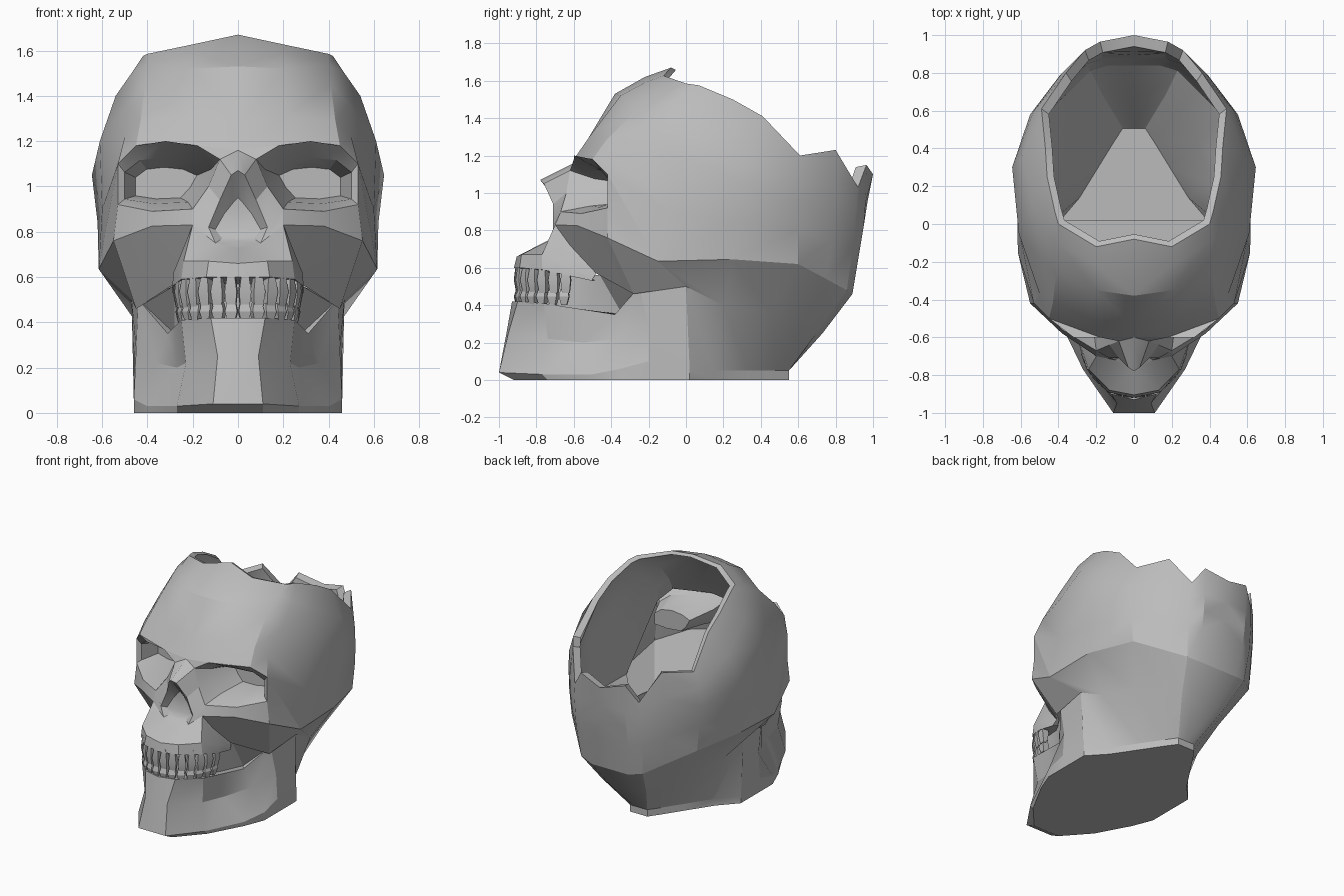
import bpy, bmesh, math
from mathutils import Vector

if "Cube" in bpy.data.objects:
    bpy.data.objects.remove(bpy.data.objects["Cube"])

bone = bpy.data.materials.new("bone_grey")
bone.diffuse_color = (0.5, 0.5, 0.5, 1)
bone.use_nodes = True
bone.node_tree.nodes["Principled BSDF"].inputs["Base Color"].default_value = bone.diffuse_color


def strip(bm, a, b, closed=False):
    """Quads between two polylines; repeated points give triangles."""
    n = len(a)
    for i in range(n if closed else n - 1):
        j = (i + 1) % n
        poly = []
        for p in (a[i], a[j], b[j], b[i]):
            if tuple(p) not in poly:
                poly.append(tuple(p))
        if len(poly) > 2:
            bm.faces.new([bm.verts.new(p) for p in poly])


def loft(bm, rows, closed=False):
    for a, b in zip(rows, rows[1:]):
        strip(bm, a, b, closed)


def finish(name, bm, mirror=True, angle=24):
    bmesh.ops.remove_doubles(bm, verts=bm.verts, dist=0.002)
    bmesh.ops.recalc_face_normals(bm, faces=bm.faces)
    me = bpy.data.meshes.new(name)
    bm.to_mesh(me)
    bm.free()
    ob = bpy.data.objects.new(name, me)
    bpy.context.collection.objects.link(ob)
    me.materials.append(bone)
    bpy.ops.object.select_all(action='DESELECT')
    bpy.context.view_layer.objects.active = ob
    ob.select_set(True)
    if mirror:
        m = ob.modifiers.new("mirror", 'MIRROR')
        m.merge_threshold = 0.003
    bpy.ops.object.shade_smooth_by_angle(angle=math.radians(angle))
    return ob


def midline(row, z=None):
    return [(0, p[1], p[2] if z is None else z) for p in row]


def inner(row, k, dz):
    return [(p[0] * k, .25 + (p[1] - .25) * k, p[2] - dz) for p in row]


# Cranium: columns run from lower edge to broken rim, front to back
front_cols = [
    [(0, -.60, 1.16), (0, -.53, 1.28), (0, -.38, 1.53), (0, -.22, 1.62), (0, -.08, 1.67)],
    [(.18, -.60, 1.18), (.21, -.51, 1.31), (.21, -.35, 1.52), (.2, -.22, 1.59), (.2, -.12, 1.627)],
    [(.45, -.50, 1.18), (.43, -.42, 1.29), (.41, -.26, 1.45), (.40, -.1, 1.54), (.4, 0, 1.585)],
    [(.53, -.42, 1.10), (.50, -.37, 1.22), (.49, -.2, 1.36), (.47, -.03, 1.5), (.42, .07, 1.575)],
]
back_cols = [
    [(.615, -.15, .635), (.60, -.08, .9), (.61, -.05, 1.2), (.54, .1, 1.4), (.46, .25, 1.5)],
    [(.61, .25, .645), (.62, .28, .84), (.645, .3, 1.05), (.59, .36, 1.25), (.47, .41, 1.41)],
    [(.51, .6, .62), (.53, .6, .8), (.55, .58, .95), (.53, .6, 1.08), (.49, .61, 1.2)],
    [(.36, .75, .54), (.38, .78, .75), (.39, .79, .9), (.38, .8, 1.05), (.36, .8, 1.23)],
    [(.25, .86, .48), (.27, .89, .7), (.27, .9, .8), (.27, .91, .92), (.26, .92, 1.03)],
    [(.15, .89, .46), (.18, .93, .7), (.18, .95, .82), (.18, .96, .95), (.18, .965, 1.15)],
    [(0, .89, .46), (0, .93, .7), (0, .95, .82), (0, .97, .95), (0, 1.0, 1.1)],
]
rows = [list(r) for r in zip(*(front_cols + back_cols))]
bm = bmesh.new()
loft(bm, rows + [inner(r, .92, .012) for r in reversed(rows)])
finish("cranium", bm)

# Underside of the skull, tapering to the flat neck base
top = rows[0][4:]
mid = [(.47, 0, .5), (.45, .2, .4), (.37, .45, .36), (.26, .62, .32), (.18, .72, .28),
       (.1, .73, .25), (0, .73, .25)]
base = [(.46, .02, 0), (.34, .15, 0), (.22, .33, 0), (.12, .48, 0), (.07, .55, 0),
        (.04, .55, 0), (0, .55, 0)]
bm = bmesh.new()
loft(bm, [top, mid, [(p[0], p[1], .05) for p in base], base, midline(base)])
finish("skull_base", bm)

# Hollow inside of the skull with its flat floor
bm = bmesh.new()
floor = [(p[0] * .85, p[1] * .92, .04) for p in base]
loft(bm, [inner(top, .92, .012), inner(mid, .91, -.02), floor, midline(floor)])
bmesh.ops.reverse_faces(bm, faces=bm.faces)
finish("inner_wall", bm)

# Face: eye sockets, nose and cheekbones
orbit = [(.08, -.62, 1.12), (.18, -.60, 1.18), (.32, -.60, 1.2), (.45, -.50, 1.18), (.53, -.42, 1.1),
         (.53, -.42, .92), (.38, -.56, .89), (.2, -.67, .9), (.13, -.64, 1.0)]


def socket(kx, kz, ky, y0):
    return [(.335 + (x - .335) * kx, y * ky + y0, .99 + (z - .99) * kz) for x, y, z in orbit]


bm = bmesh.new()
cup = [orbit, socket(.85, .66, .4, -.24), socket(.6, .45, .1, -.24)]
loft(bm, cup, closed=True)
bm.faces.new([bm.verts.new(p) for p in cup[-1]])
# brow filler
strip(bm, [(0, -.6, 1.16), orbit[0]], [orbit[1], orbit[1]])
strip(bm, [orbit[1], orbit[2]], [orbit[3], orbit[3]])
# nose bone and aperture
side = [(0, -.6, 1.16), orbit[0], orbit[8], orbit[7], (.2, -.7, .83)]
rim = [(0, -.78, 1.07), (.03, -.76, 1.05), (.08, -.71, .94), (.13, -.71, .82), (.1, -.72, .75)]
hole = [(0, -.67, .95), (.02, -.67, .93), (.06, -.67, .88), (.1, -.68, .81), (.07, -.7, .77), (0, -.71, .76)]
strip(bm, side, rim)
loft(bm, [rim + [(0, -.77, .73)], hole, midline(hole)])
# lower orbit rim, cheekbone and hollow under it
cheek = [(.2, -.7, .83), (.38, -.58, .825), (.55, -.42, .76), (.615, -.15, .635)]
under = [(.23, -.62, .72), (.28, -.48, .57), (.45, -.28, .46), (.47, 0, .5)]
strip(bm, [orbit[7], orbit[6], orbit[5]], cheek[:3])
strip(bm, [orbit[4], orbit[5], cheek[2]], [cheek[3]] * 3)
strip(bm, cheek, under)
finish("face", bm)

# Upper jaw
jaw_top = [
    [(0, -.77, .73), (.1, -.72, .75), (.2, -.7, .83), (.23, -.62, .72), (.28, -.48, .57)],
    [(0, -.905, .66), (.13, -.88, .67), (.24, -.77, .67), (.285, -.64, .62), (.29, -.5, .54)],
    [(0, -.92, .60), (.14, -.89, .60), (.25, -.77, .59), (.29, -.64, .56), (.29, -.5, .53)],
    [(0, -.8, .57), (.1, -.78, .57), (.18, -.7, .57), (.2, -.58, .56), (.22, -.47, .54)],
]
bm = bmesh.new()
loft(bm, jaw_top)
finish("upper_jaw", bm)

# Lower jaw with its rear uprights
jaw = [
    [(0, -.92, 0), (.11, -.92, 0), (.27, -.74, 0), (.40, -.5, 0), (.46, -.35, 0), (.46, -.2, 0), (.46, .02, 0)],
    [(0, -1, .04), (.11, -1, .04), (.27, -.77, .03), (.40, -.5, .03), (.46, -.35, .06), (.46, -.2, .1), (.46, .02, .1)],
    [(0, -.96, .25), (.09, -.95, .25), (.23, -.74, .22), (.27, -.55, .2), (.36, -.36, .22), (.45, -.2, .28), (.46, .01, .28)],
    [(0, -.93, .42), (.12, -.9, .42), (.25, -.76, .41), (.28, -.57, .38), (.31, -.38, .35), (.44, -.25, .5), (.47, 0, .5)],
]
jaw_rim = [(0, -.8, .4), (.1, -.78, .4), (.18, -.68, .39), (.22, -.52, .36), (.28, -.34, .35), (.44, -.25, .5), (.47, 0, .5)]
bm = bmesh.new()
loft(bm, [midline(jaw[0])] + jaw + [jaw_rim])
finish("lower_jaw", bm)

# Wall of the mouth behind the teeth, joining both jaws
bm = bmesh.new()
strip(bm, jaw_rim[:6], jaw_top[-1][:4] + [(.28, -.46, .56), (.45, -.28, .46)])
finish("mouth_wall", bm)


# Teeth: tapered blocks around an arch
def tooth(bm, t, root_z, tip_z, arch, w):
    c = Vector((arch[0] * math.sin(t), arch[2] - arch[1] * math.cos(t), 0))
    out = Vector((math.sin(t), -math.cos(t), 0))
    tan = Vector((math.cos(t), math.sin(t), 0))
    loops = []
    for z, kw, d in ((root_z, .55, .015), (root_z * .45 + tip_z * .55, 1, .025), (tip_z, .75, .012)):
        loops.append([tuple(c + tan * (sx * w * kw) + out * (sy * d) + Vector((0, 0, z)))
                      for sx, sy in ((-1, 1), (1, 1), (1, -1), (-1, -1))])
    loft(bm, loops, closed=True)
    bm.faces.new([bm.verts.new(p) for p in loops[0]])
    bm.faces.new([bm.verts.new(p) for p in loops[-1]])


for name, root, tip, arch in (("upper_teeth", .62, .465, (.262, .28, -.615)),
                              ("lower_teeth", .40, .485, (.25, .27, -.625))):
    bm = bmesh.new()
    for i in range(7):
        t = math.radians(6.5 + i * 13)
        for s in (-1, 1):
            tooth(bm, s * t, root, tip, arch, .027)
    finish(name, bm, mirror=False)
